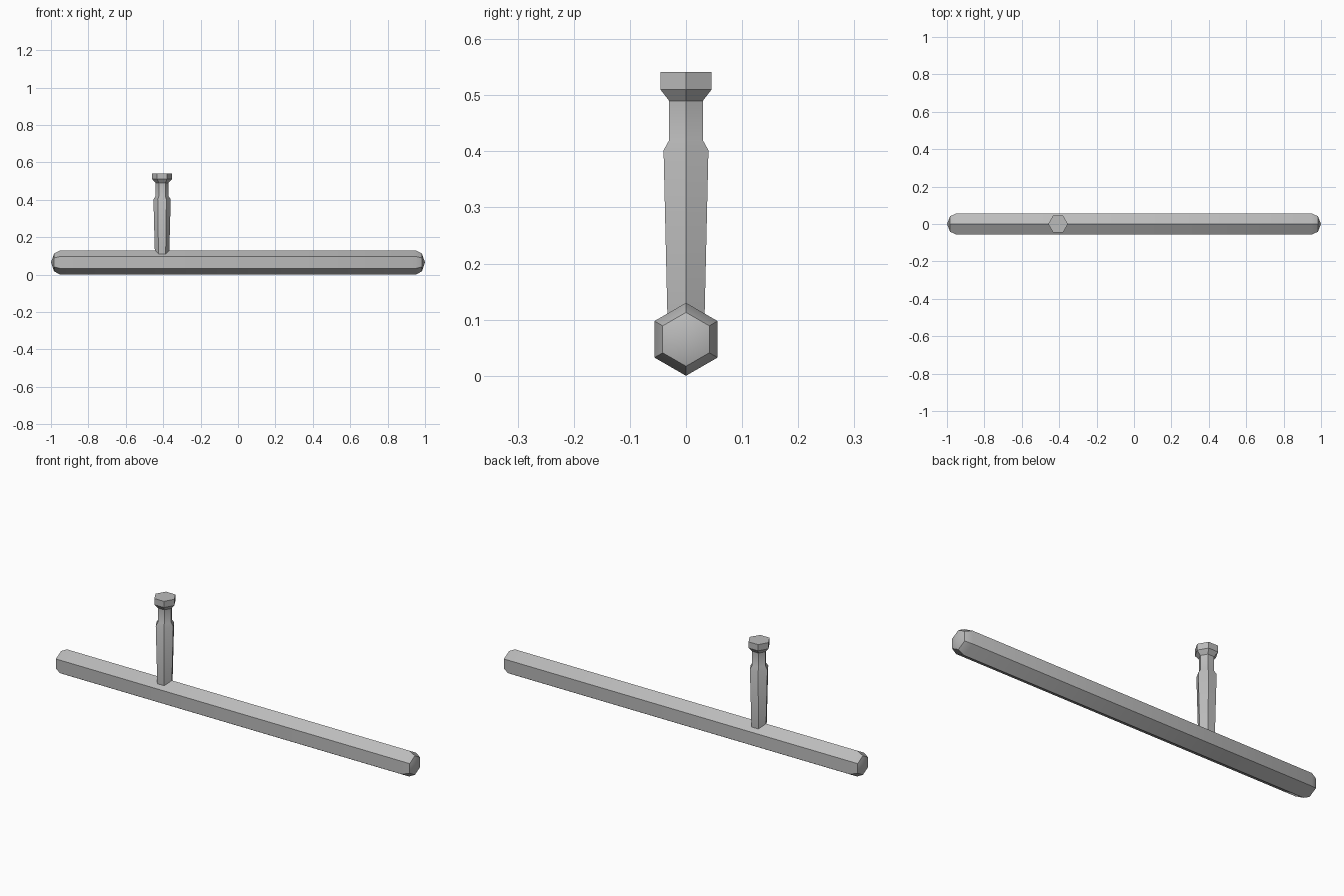
import bpy, math
from mathutils import Matrix

if "Cube" in bpy.data.objects:
    bpy.data.objects.remove(bpy.data.objects["Cube"])

grey = bpy.data.materials.new("mid grey")
grey.diffuse_color = (0.5, 0.5, 0.5, 1)
grey.use_nodes = True
grey.node_tree.nodes["Principled BSDF"].inputs["Base Color"].default_value = grey.diffuse_color


def hex_lathe(name, profile, matrix):
    """Six-sided solid along local z from (radius, height) rings; radius 0 is a tip."""
    verts, rings, faces = [], [], []
    for r, h in profile:
        count = 6 if r else 1
        rings.append([len(verts) + i for i in range(count)])
        verts += [(r * math.cos(i * math.pi / 3), r * math.sin(i * math.pi / 3), h)
                  for i in range(count)]
    for a, b in zip(rings, rings[1:]):
        for i in range(6):
            j = (i + 1) % 6
            if len(a) == 1:
                faces.append((a[0], b[j], b[i]))
            elif len(b) == 1:
                faces.append((a[i], a[j], b[0]))
            else:
                faces.append((a[i], a[j], b[j], b[i]))
    # Flat caps where the profile does not end in a tip
    if len(rings[0]) == 6:
        faces.append(rings[0][::-1])
    if len(rings[-1]) == 6:
        faces.append(rings[-1])
    mesh = bpy.data.meshes.new(name)
    mesh.from_pydata(verts, [], faces)
    mesh.transform(matrix)
    mesh.materials.append(grey)
    obj = bpy.data.objects.new(name, mesh)
    bpy.context.collection.objects.link(obj)
    bpy.ops.object.select_all(action='DESELECT')
    obj.select_set(True)
    bpy.context.view_layer.objects.active = obj
    bpy.ops.object.shade_smooth_by_angle(angle=math.radians(35))
    return obj


# Long bar with chamfered, slightly pointed ends, lying along x
half = [(0.065, 0.95), (0.048, 0.983), (0, 1.0)]
bar_profile = [(r, -h) for r, h in reversed(half)] + half
hex_lathe("bar", bar_profile,
          Matrix.Translation((0, 0, 0.065)) @ Matrix.Rotation(math.pi / 2, 4, 'Y'))

# Upright side grip: tapered shaft, narrow neck and flared knob
grip_widths = [(0.033, 0.10), (0.040, 0.402), (0.030, 0.42),
               (0.030, 0.49), (0.0455, 0.51), (0.0455, 0.541)]
k = 1 / math.cos(math.pi / 6)
hex_lathe("side_grip", [(w * k, z) for w, z in grip_widths],
          Matrix.Translation((-0.406, 0, 0)))
